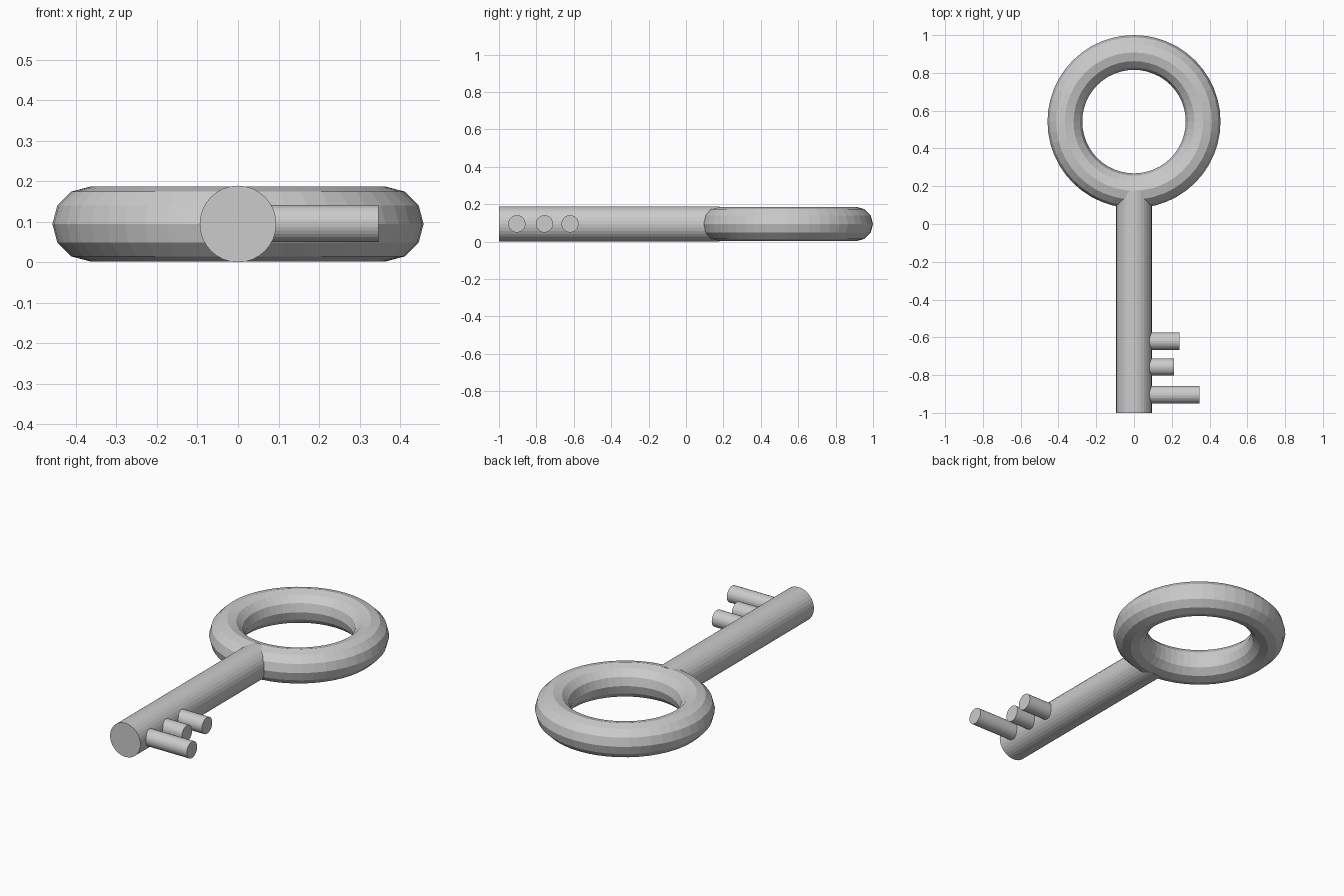
import bpy
from math import pi

if "Cube" in bpy.data.objects:
    bpy.data.objects.remove(bpy.data.objects["Cube"])

Z = 0.0945  # height of the key's centre plane


def rod(name, radius, start, end, rotation):
    """Closed cylinder between two points lying along one axis."""
    mid = [(a + b) / 2 for a, b in zip(start, end)]
    length = sum(abs(b - a) for a, b in zip(start, end))
    bpy.ops.mesh.primitive_cylinder_add(vertices=32, radius=radius, depth=length,
                                        location=mid, rotation=rotation)
    bpy.context.object.name = name


# Ring-shaped handle
bpy.ops.mesh.primitive_torus_add(location=(0, 0.542, Z), major_segments=48,
                                 minor_segments=12, major_radius=0.366,
                                 minor_radius=0.092)
bpy.context.object.name = "handle_ring"

# Shaft, ending inside the ring
rod("shaft", 0.0945, (0, -1, Z), (0, 0.178, Z), (pi / 2, 0, 0))

# Teeth of different lengths, rooted inside the shaft
for i, (y, reach) in enumerate([(-0.904, 0.347), (-0.757, 0.213), (-0.62, 0.242)]):
    rod(f"tooth_{i + 1}", 0.046, (0.03, y, Z + 0.001), (reach, y, Z + 0.001), (0, pi / 2, 0))
